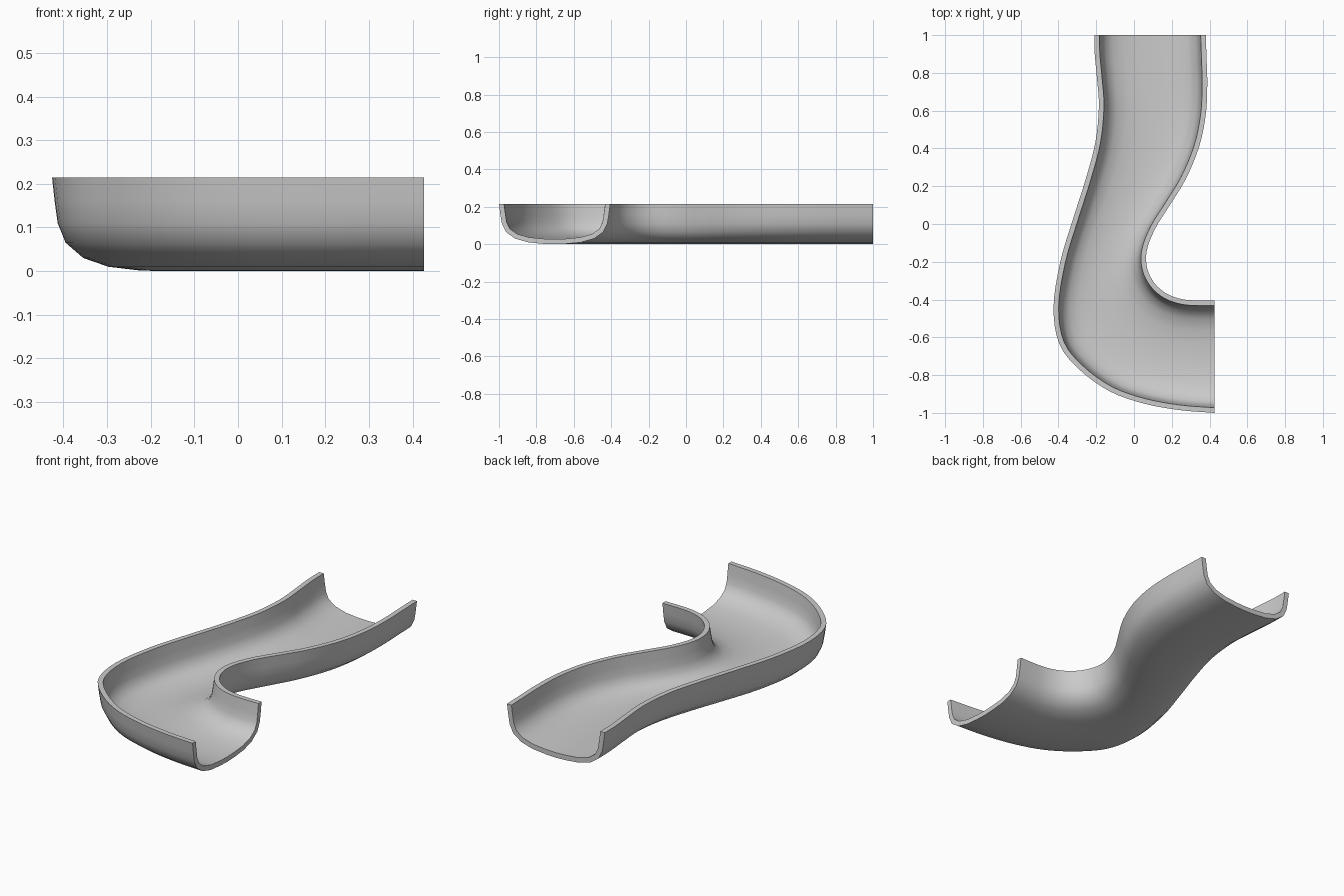
import bpy, bmesh
from mathutils import Vector

if "Cube" in bpy.data.objects:
    bpy.data.objects.remove(bpy.data.objects["Cube"])

# Matching plan points along the two outer rims: left x, y, right x, y
RIMS = [
    (-.210, 1.00, .380, 1.00), (-.208, .90, .384, .88), (-.196, .77, .388, .74),
    (-.186, .62, .380, .58), (-.205, .43, .345, .41), (-.258, .23, .275, .24),
    (-.325, .02, .190, .10), (-.390, -.20, .112, -.025), (-.426, -.44, .068, -.14),
    (-.395, -.635, .070, -.235), (-.290, -.77, .110, -.315), (-.130, -.885, .175, -.370),
    (.050, -.950, .255, -.398), (.240, -.985, .340, -.405), (.426, -1.00, .426, -.405),
]
# Half of the outer cross-section: fraction of the width, height
HALF = [(0, .215), (.012, .16), (.026, .11), (.063, .065), (.145, .03),
        (.262, .01), (.40, .002), (.5, 0)]
PROFILE = HALF + [(1 - u, z) for u, z in HALF[-2::-1]]
WALL = .027
STEPS = 4


def smooth_path(points, steps):
    """Catmull-Rom curve through the points."""
    p = [Vector(q) for q in points]
    p = [2 * p[0] - p[1]] + p + [2 * p[-1] - p[-2]]
    out = []
    for a, b, c, d in zip(p, p[1:], p[2:], p[3:]):
        for s in range(steps):
            t = s / steps
            out.append(.5 * (2 * b + (c - a) * t + (2 * a - 5 * b + 4 * c - d) * t * t
                             + (3 * b - a - 3 * c + d) * t ** 3))
    return out + [p[-2]]


left = smooth_path([(r[0], r[1], 0) for r in RIMS], STEPS)
right = smooth_path([(r[2], r[3], 0) for r in RIMS], STEPS)

# Outer skin
outer = [[a.lerp(b, u) + Vector((0, 0, z)) for u, z in PROFILE] for a, b in zip(left, right)]
rows, cols = len(outer), len(PROFILE)


# Inner skin, offset along the surface normal with flat rims and flat ends
def inner_point(i, j):
    along = outer[min(i + 1, rows - 1)][j] - outer[max(i - 1, 0)][j]
    across = outer[i][min(j + 1, cols - 1)] - outer[i][max(j - 1, 0)]
    n = along.cross(across).normalized()
    if j in (0, cols - 1):
        n.z = 0
    if i == 0:
        n.y = 0
    if i == rows - 1:
        n.x = 0
    return outer[i][j] + n.normalized() * WALL


inner = [[inner_point(i, j) for j in range(cols)] for i in range(rows)]

# Closed cross-section loops joined into one trough
bm = bmesh.new()
loops = [[bm.verts.new(p) for p in o + n[::-1]] for o, n in zip(outer, inner)]
count = 2 * cols
for a, b in zip(loops, loops[1:]):
    for j in range(count):
        k = (j + 1) % count
        bm.faces.new((a[j], a[k], b[k], b[j]))
for loop in (loops[0], loops[-1]):
    for j in range(cols - 1):
        bm.faces.new((loop[j], loop[j + 1], loop[count - 2 - j], loop[count - 1 - j]))
bmesh.ops.recalc_face_normals(bm, faces=bm.faces)

mesh = bpy.data.meshes.new("curved_trough")
bm.to_mesh(mesh)
bm.free()
trough = bpy.data.objects.new("curved_trough", mesh)
bpy.context.collection.objects.link(trough)
bpy.context.view_layer.objects.active = trough
trough.select_set(True)
bpy.ops.object.shade_smooth_by_angle(angle=.7)
